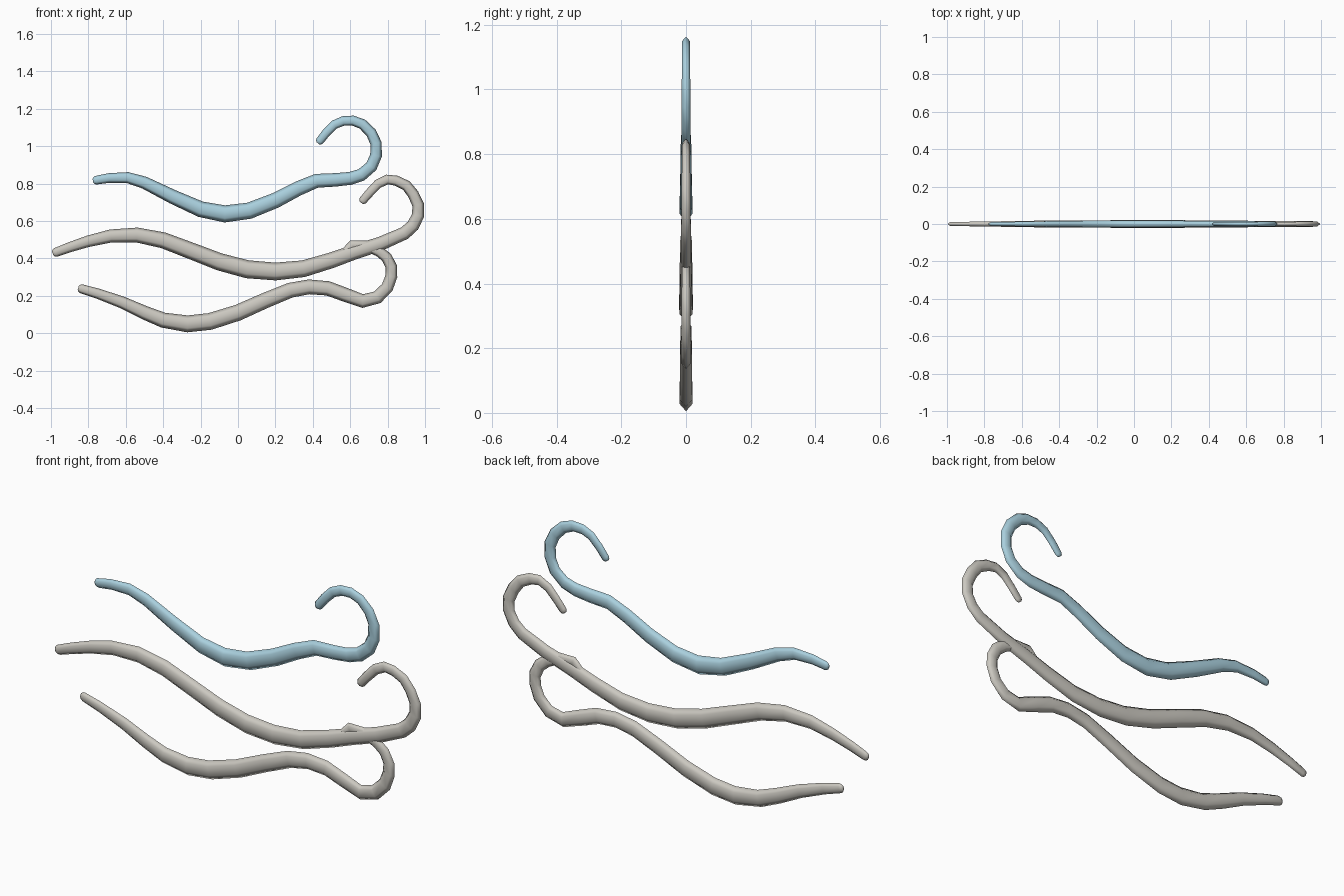
import bpy, bmesh, math
from mathutils import Vector

SIDES = 6      # flattened hexagonal section
FLAT = 0.5     # depth relative to in-plane width


def material(name, colour):
    m = bpy.data.materials.new(name)
    m.diffuse_color = (*colour, 1)
    return m


def lerp_radius(keys, t):
    # piecewise linear radius along the strand
    for (t0, r0), (t1, r1) in zip(keys, keys[1:]):
        if t <= t1:
            return r0 + (r1 - r0) * (t - t0) / (t1 - t0)
    return keys[-1][1]


def strand(name, path, radii, mat):
    """Sweep a tapered flat hexagon along a path in the XZ plane, with rounded ends."""
    pts = [Vector((x, 0, z)) for x, z in path]
    dist = [0.0]
    for a, b in zip(pts, pts[1:]):
        dist.append(dist[-1] + (b - a).length)
    stations = []
    for i, p in enumerate(pts):
        d_in = (p - pts[max(i - 1, 0)]).normalized()
        d_out = (pts[min(i + 1, len(pts) - 1)] - p).normalized()
        stations.append((p, (d_in + d_out).normalized(), lerp_radius(radii, dist[i] / dist[-1])))
    # rounded caps
    p0, t0, r0 = stations[0]
    p1, t1, r1 = stations[-1]
    start = [(p0 - t0 * r0 * 0.7, t0, r0 * 0.45), (p0 - t0 * r0 * 0.45, t0, r0 * 0.8)]
    end = [(p1 + t1 * r1 * 0.45, t1, r1 * 0.8), (p1 + t1 * r1 * 0.7, t1, r1 * 0.45)]

    bm = bmesh.new()
    rings = []
    for p, t, r in start + stations + end:
        n = Vector((-t.z, 0, t.x))
        ring = []
        for k in range(SIDES):
            a = 2 * math.pi * k / SIDES
            ring.append(bm.verts.new(p + n * r * math.cos(a) + Vector((0, r * FLAT * math.sin(a), 0))))
        rings.append(ring)
    for a, b in zip(rings, rings[1:]):
        for k in range(SIDES):
            j = (k + 1) % SIDES
            bm.faces.new((a[k], a[j], b[j], b[k]))
    bm.faces.new(rings[0])
    bm.faces.new(rings[-1])
    bmesh.ops.recalc_face_normals(bm, faces=bm.faces)
    for f in bm.faces:
        f.smooth = True
    me = bpy.data.meshes.new(name)
    bm.to_mesh(me)
    bm.free()
    me.materials.append(mat)
    ob = bpy.data.objects.new(name, me)
    bpy.context.collection.objects.link(ob)


blue = material("pale blue", (0.40, 0.63, 0.73))
grey = material("warm light grey", (0.60, 0.58, 0.53))

# upper strand, ending in an open curl
strand("upper_wind_strand", [
    (-0.76, 0.818), (-0.69, 0.83), (-0.59, 0.832), (-0.5, 0.805), (-0.35, 0.73),
    (-0.2, 0.663), (-0.07, 0.638), (0.06, 0.655), (0.2, 0.71), (0.32, 0.773),
    (0.42, 0.815), (0.52, 0.82), (0.6, 0.828), (0.66, 0.847), (0.713, 0.892),
    (0.738, 0.95), (0.738, 1.015), (0.712, 1.072), (0.665, 1.118), (0.614, 1.137),
    (0.562, 1.135), (0.515, 1.115), (0.472, 1.072), (0.437, 1.028)],
    [(0, 0.023), (0.15, 0.035), (0.35, 0.046), (0.58, 0.038), (0.8, 0.031), (1, 0.022)], blue)

# middle strand, the longest one
strand("middle_wind_strand", [
    (-0.975, 0.432), (-0.9, 0.46), (-0.8, 0.492), (-0.68, 0.52), (-0.54, 0.525),
    (-0.4, 0.497), (-0.25, 0.44), (-0.1, 0.382), (0.05, 0.342), (0.2, 0.33),
    (0.35, 0.345), (0.5, 0.39), (0.62, 0.433), (0.76, 0.478), (0.89, 0.535),
    (0.935, 0.575), (0.963, 0.63), (0.963, 0.687), (0.937, 0.743), (0.9, 0.79),
    (0.845, 0.816), (0.797, 0.822), (0.748, 0.798), (0.705, 0.753), (0.668, 0.71)],
    [(0, 0.024), (0.2, 0.042), (0.45, 0.049), (0.65, 0.04), (0.8, 0.034), (1, 0.022)], grey)

# lower strand, its curl passing through the middle one
strand("lower_wind_strand", [
    (-0.838, 0.238), (-0.75, 0.212), (-0.62, 0.165), (-0.5, 0.11), (-0.4, 0.07),
    (-0.27, 0.05), (-0.15, 0.063), (0.0, 0.11), (0.15, 0.177), (0.28, 0.23),
    (0.38, 0.248), (0.48, 0.24), (0.57, 0.207), (0.667, 0.172), (0.745, 0.192),
    (0.798, 0.245), (0.82, 0.305), (0.82, 0.355), (0.795, 0.405), (0.755, 0.437),
    (0.68, 0.47), (0.61, 0.473), (0.565, 0.425), (0.53, 0.38)],
    [(0, 0.024), (0.15, 0.036), (0.28, 0.046), (0.5, 0.041), (0.7, 0.037), (0.85, 0.03), (1, 0.022)], grey)
